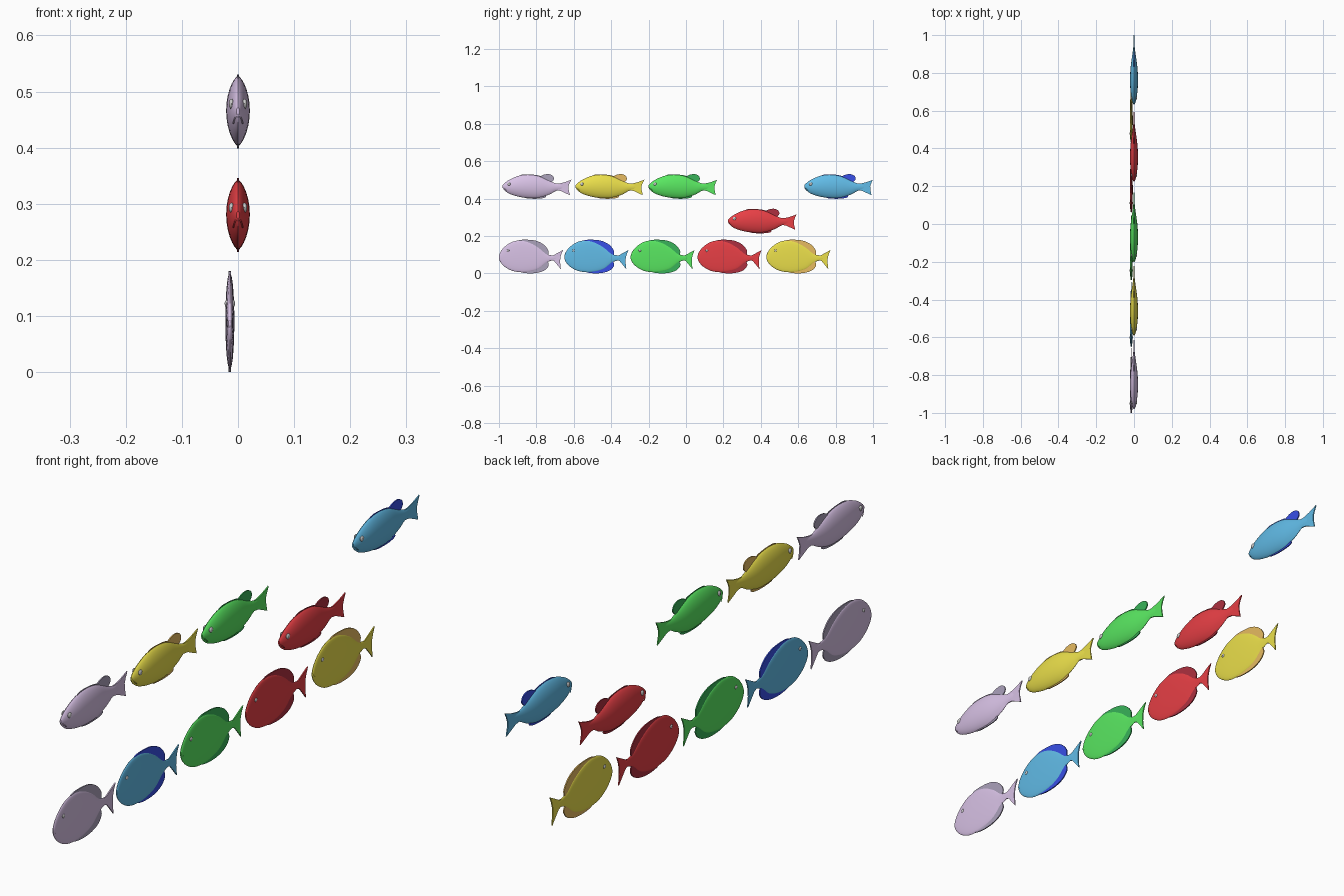
import bpy, bmesh, math
from math import sin, cos, pi

if "Cube" in bpy.data.objects:
    bpy.data.objects.remove(bpy.data.objects["Cube"])

def material(name, rgb):
    m = bpy.data.materials.new(name)
    m.diffuse_color = (*rgb, 1)
    m.use_nodes = True
    m.node_tree.nodes["Principled BSDF"].inputs["Base Color"].default_value = m.diffuse_color
    return m

COLOURS = {
    'purple': ((.69, .54, .79), (.41, .36, .50)),
    'blue': ((.12, .50, .80), (.04, .08, .80)),
    'green': ((.10, .80, .12), (.04, .45, .10)),
    'red': ((.80, .05, .06), (.42, .03, .05)),
    'yellow': ((.83, .74, .07), (.80, .50, .12)),
}
MATS = {k: (material(k + '_body', a), material(k + '_fin', b)) for k, (a, b) in COLOURS.items()}
WHITE = material('eye_white', (.75, .78, .76))
BLACK = material('eye_black', (.03, .03, .03))

def catmull(pts, n):
    out = []
    for i in range(len(pts) - 1):
        p = [pts[max(0, min(len(pts) - 1, i + k))] for k in (-1, 0, 1, 2)]
        for s in range(n):
            t = s / n
            out.append([.5 * (2 * b + (c - a) * t + (2 * a - 5 * b + 4 * c - d) * t * t
                              + (3 * b - a - 3 * c + d) * t ** 3) for a, b, c, d in zip(*p)])
    return out + [list(pts[-1])]

def finish(bm, name, mat, loc):
    bmesh.ops.recalc_face_normals(bm, faces=bm.faces)
    me = bpy.data.meshes.new(name)
    bm.to_mesh(me)
    bm.free()
    me.materials.append(mat)
    ob = bpy.data.objects.new(name, me)
    bpy.context.collection.objects.link(ob)
    ob.location = loc
    me.shade_smooth()
    me.set_sharp_from_angle(angle=math.radians(40))
    return ob

# Lofted body: stations are (distance from nose, low z, high z, half width)
def body(name, stations, power, mat, loc, n=28):
    bm = bmesh.new()
    rings = []
    for u, lo, hi, w in catmull(stations, 4):
        ring = []
        for i in range(n):
            a = 2 * pi * i / n
            c = cos(a)
            x = math.copysign(abs(c) ** power, c) * w
            ring.append(bm.verts.new((x, u, (lo + hi) / 2 + sin(a) * (hi - lo) / 2)))
        rings.append(ring)
    for a, b in zip(rings, rings[1:]):
        for i in range(n):
            j = (i + 1) % n
            bm.faces.new((a[i], a[j], b[j], b[i]))
    bm.faces.new(rings[0])
    bm.faces.new(rings[-1])
    return finish(bm, name, mat, loc)

# Thin plate fin cut from a side outline
def fin(name, outline, mat, loc, t=.002):
    bm = bmesh.new()
    f = bm.faces.new([bm.verts.new((-t, u, z)) for u, z in outline])
    r = bmesh.ops.extrude_face_region(bm, geom=[f])
    bmesh.ops.translate(bm, vec=(2 * t, 0, 0),
                        verts=[g for g in r['geom'] if isinstance(g, bmesh.types.BMVert)])
    return finish(bm, name, mat, loc)

# Flattened eyeball with pupil on both sides
def eyes(name, x, u, z, r, loc):
    for s, side in ((-1, 'left'), (1, 'right')):
        for part, k, mat, dx in (('eye', 1, WHITE, 0), ('pupil', .6, BLACK, r * .2)):
            bm = bmesh.new()
            bmesh.ops.create_uvsphere(bm, u_segments=16, v_segments=10, radius=r * k)
            bmesh.ops.scale(bm, vec=(.5, 1, 1), verts=bm.verts)
            finish(bm, f'{name}_{part}_{side}', mat,
                   (loc[0] + s * (x + dx), loc[1] + u, loc[2] + z))

# Mouth: small tube wrapped around the snout
def mouth(name, pts, mat, loc):
    cu = bpy.data.curves.new(name, 'CURVE')
    cu.dimensions = '3D'
    cu.bevel_depth = .0016
    cu.bevel_resolution = 2
    cu.use_fill_caps = True
    sp = cu.splines.new('POLY')
    path = catmull(pts, 4)
    sp.points.add(len(path) - 1)
    for p, q in zip(sp.points, path):
        p.co = (*q, 1)
    cu.materials.append(mat)
    ob = bpy.data.objects.new(name, cu)
    ob.location = loc
    bpy.context.collection.objects.link(ob)

SLIM = [(0, .058, .072, .003), (.012, .042, .084, .008), (.04, .024, .103, .0145),
        (.09, .009, .123, .020), (.144, .003, .128, .021), (.197, .005, .119, .018),
        (.25, .022, .095, .011), (.285, .041, .081, .006), (.32, .048, .078, .002)]
SLIM_TAIL = [(.28, .079), (.30, .080), (.33, .087), (.352, .095), (.367, .101), (.358, .083),
             (.352, .066), (.353, .045), (.359, .018), (.335, .029), (.31, .041), (.28, .045)]
DEEP = [(0, .078, .094, .0025), (.008, .060, .115, .0045), (.03, .036, .142, .006),
        (.07, .014, .168, .0075), (.12, .006, .176, .008), (.17, .010, .163, .0075),
        (.215, .025, .137, .006), (.255, .058, .104, .004), (.29, .071, .095, .003),
        (.31, .073, .093, .0015)]
DEEP_TAIL = [(.275, .094), (.29, .096), (.31, .107), (.328, .117), (.343, .125), (.334, .105),
             (.328, .083), (.327, .058), (.331, .022), (.315, .042), (.295, .066), (.275, .073)]

# Slim upper fish
def slim_fish(colour, y, z):
    b, f = MATS[colour]
    loc, n = (0, y, z), 'slim_' + colour
    body(n + '_body', SLIM, 1.4, b, loc)
    fin(n + '_tail', SLIM_TAIL, b, loc)
    fin(n + '_dorsal_ridge', catmull([(.07, .108), (.10, .127), (.14, .1295), (.19, .124),
                                      (.215, .112), (.19, .108)], 3), f, loc, .0012)
    fin(n + '_dorsal_fin', catmull([(.19, .112), (.205, .121), (.225, .129), (.25, .130),
                                    (.268, .121), (.274, .106), (.268, .094), (.255, .085)], 4), f, loc)
    fin(n + '_belly_fin', catmull([(.10, .015), (.12, .003), (.16, -.001), (.20, .0),
                                   (.226, .005), (.232, .013), (.22, .025)], 3), f, loc)
    eyes(n, .0118, .034, .078, .009, loc)
    mouth(n + '_mouth', [(-.0085, .019, .043), (-.006, .010, .052), (0, .0015, .059),
                         (.006, .010, .052), (.0085, .019, .043)], b, loc)

# Deep, flat lower fish
def deep_fish(colour, y):
    b, f = MATS[colour]
    loc, n = (-.0145, y, 0), 'deep_' + colour
    body(n + '_body', DEEP, .9, b, loc)
    fin(n + '_tail', DEEP_TAIL, b, loc)
    fin(n + '_dorsal_fin', catmull([(.08, .165), (.11, .178), (.15, .180), (.195, .175), (.235, .157),
                                    (.26, .130), (.265, .110), (.25, .100), (.15, .150)], 4), f, loc)
    fin(n + '_anal_fin', catmull([(.10, .012), (.13, .003), (.17, .0), (.21, .004), (.245, .017),
                                  (.265, .040), (.262, .060), (.25, .065), (.16, .03)], 4), f, loc)
    eyes(n, .006, .049, .122, .0065, loc)
    mouth(n + '_mouth', [(-.0035, .008, .078), (0, .001, .081), (.0035, .008, .078)], b, loc)

for colour, y, z in (('purple', -.98, .40), ('yellow', -.59, .40), ('green', -.20, .40),
                     ('red', .225, .215), ('blue', .633, .40)):
    slim_fish(colour, y, z)
for colour, y in (('purple', -1), ('blue', -.65), ('green', -.296), ('red', .062), ('yellow', .43)):
    deep_fish(colour, y)
